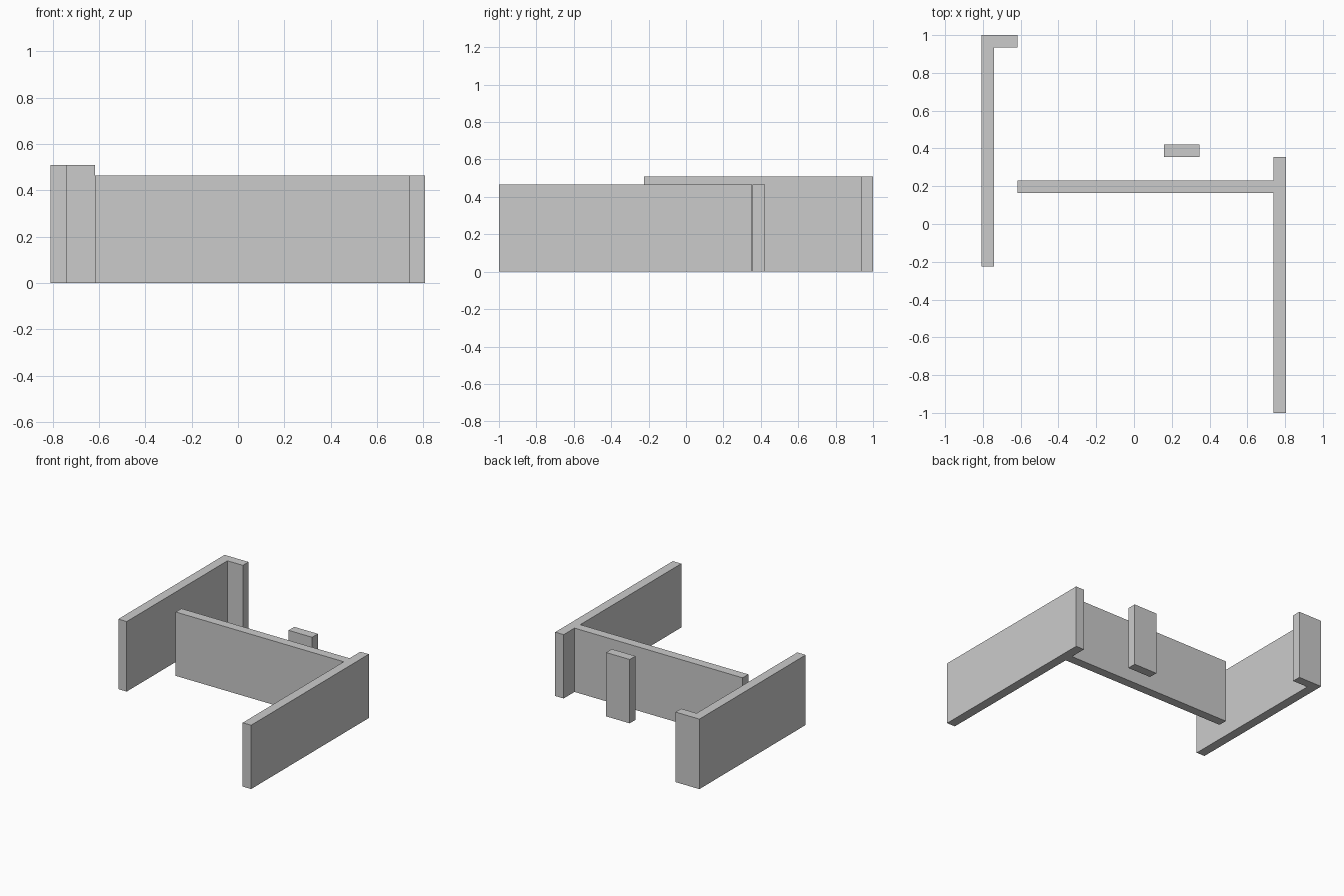
import bpy
import bmesh

if "Cube" in bpy.data.objects:
    bpy.data.objects.remove(bpy.data.objects["Cube"])

grey = bpy.data.materials.new("plain_grey")
grey.diffuse_color = (0.6, 0.6, 0.6, 1.0)
grey.use_nodes = True
grey.node_tree.nodes["Principled BSDF"].inputs["Base Color"].default_value = grey.diffuse_color


def extruded_plan(name, outline, height):
    """Raise a counter-clockwise floor outline to a solid of the given height."""
    bm = bmesh.new()
    base = bm.faces.new([bm.verts.new((x, y, 0)) for x, y in outline])
    top = bmesh.ops.extrude_face_region(bm, geom=[base], use_keep_orig=True)
    verts = [v for v in top["geom"] if isinstance(v, bmesh.types.BMVert)]
    bmesh.ops.translate(bm, verts=verts, vec=(0, 0, height))
    bmesh.ops.recalc_face_normals(bm, faces=bm.faces)
    mesh = bpy.data.meshes.new(name)
    bm.to_mesh(mesh)
    bm.free()
    mesh.materials.append(grey)
    obj = bpy.data.objects.new(name, mesh)
    bpy.context.collection.objects.link(obj)
    return obj


# Taller left wall with a short return at the back
extruded_plan("left_corner_wall", [
    (-0.808, -0.224), (-0.740, -0.224), (-0.740, 0.935),
    (-0.616, 0.935), (-0.616, 1.0), (-0.808, 1.0)], 0.51)

# Right wall joined to the long cross wall
extruded_plan("right_and_cross_wall", [
    (0.738, -1.0), (0.806, -1.0), (0.806, 0.354), (0.738, 0.354),
    (0.738, 0.229), (-0.616, 0.229), (-0.616, 0.163), (0.738, 0.163)], 0.465)

# Free-standing pillar behind the cross wall
extruded_plan("pillar", [
    (0.158, 0.356), (0.348, 0.356), (0.348, 0.422), (0.158, 0.422)], 0.465)
